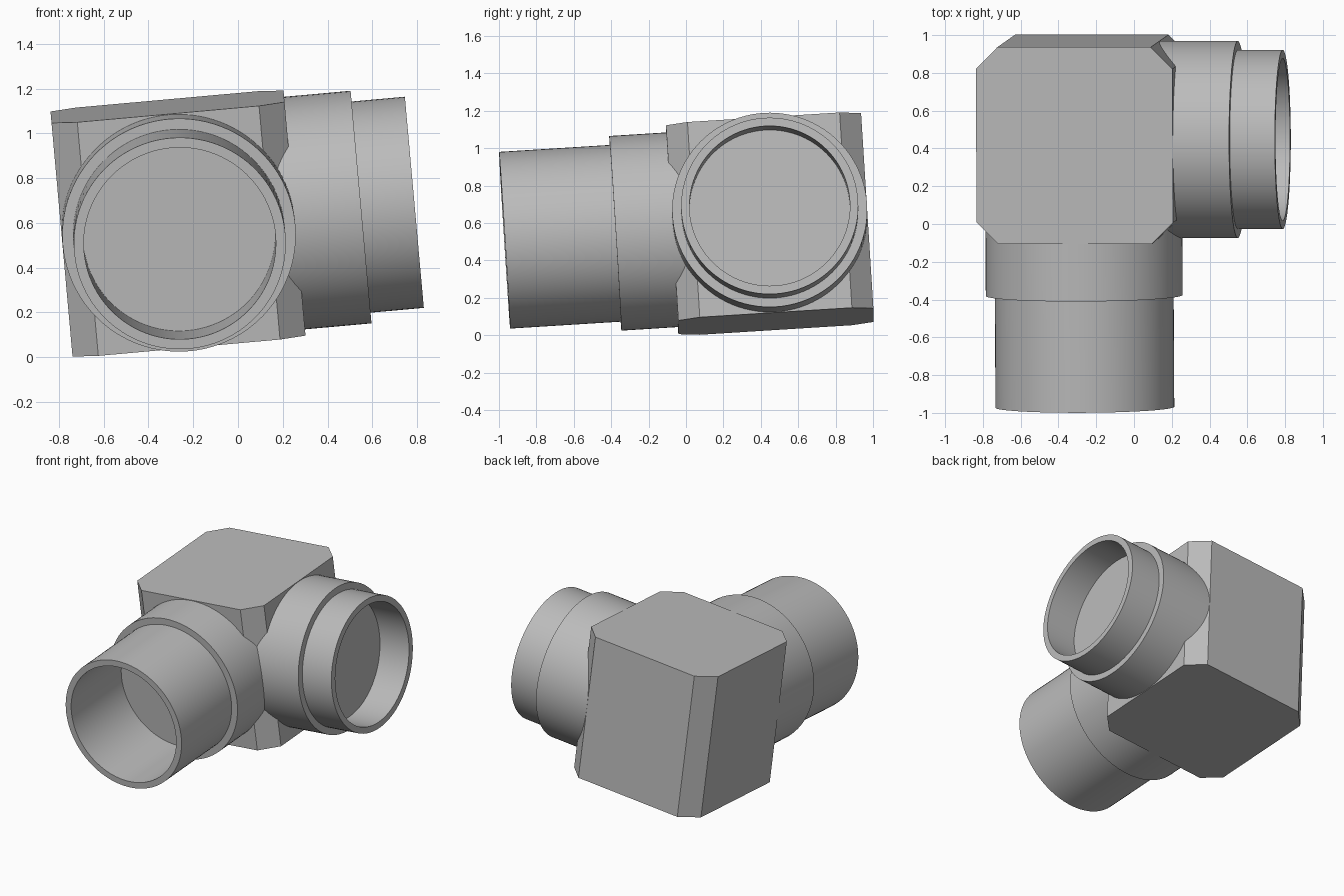
import bpy
import bmesh
import math
from mathutils import Matrix, Euler, Vector

cube = bpy.data.objects.get("Cube")
if cube:
    bpy.data.objects.remove(cube, do_unlink=True)

# The whole fitting leans slightly; the pipe axes cross at the block centre
CENTRE = Vector((-0.268, 0.4475, 0.597))
TILT = Euler((math.radians(3.6), math.radians(-5.14), 0)).to_matrix().to_4x4()
FRAME = Matrix.Translation(CENTRE) @ TILT

HALF = 0.5225      # half width of the block
HALF_Z = 0.525     # half height of the block
CHAMFER = 0.115
COLLAR_R, SPIGOT_R, BORE_R = 0.5215, 0.4735, 0.429
SEGMENTS = 96

grey = bpy.data.materials.new("plain grey")
grey.use_nodes = True
colour = (0.5, 0.5, 0.5, 1)
grey.diffuse_color = colour
grey.node_tree.nodes["Principled BSDF"].inputs["Base Color"].default_value = colour


def add_object(name, bm, matrix):
    bmesh.ops.recalc_face_normals(bm, faces=bm.faces)
    mesh = bpy.data.meshes.new(name)
    bm.to_mesh(mesh)
    bm.free()
    mesh.materials.append(grey)
    obj = bpy.data.objects.new(name, mesh)
    obj.matrix_world = matrix
    bpy.context.collection.objects.link(obj)
    return obj


def add_pipe(name, step, end, turn):
    """Lathe a stepped, bored pipe about its own z axis, then aim it."""
    profile = [(0, 0.4), (COLLAR_R, 0.4), (COLLAR_R, step), (SPIGOT_R, step),
               (SPIGOT_R, end), (BORE_R, end), (BORE_R, step), (0, step)]
    bm = bmesh.new()
    verts = [bm.verts.new((r, 0, z)) for r, z in profile]
    edges = [bm.edges.new(pair) for pair in zip(verts, verts[1:])]
    bmesh.ops.spin(bm, geom=verts + edges, cent=(0, 0, 0), axis=(0, 0, 1),
                   angle=math.tau, steps=SEGMENTS)
    bmesh.ops.remove_doubles(bm, verts=bm.verts, dist=0.0001)
    obj = add_object(name, bm, FRAME @ turn)
    bpy.ops.object.select_all(action="DESELECT")
    obj.select_set(True)
    bpy.context.view_layer.objects.active = obj
    bpy.ops.object.shade_smooth_by_angle(angle=math.radians(30))


# Block with its four upright edges chamfered
bm = bmesh.new()
bmesh.ops.create_cube(bm, size=2, matrix=Matrix.Diagonal((HALF, HALF, HALF_Z, 1)))
upright = [e for e in bm.edges
           if abs(e.verts[0].co.z - e.verts[1].co.z) > HALF_Z]
bmesh.ops.bevel(bm, geom=upright, offset=CHAMFER, offset_type="OFFSET",
                segments=1, affect="EDGES")
add_object("elbow_block", bm, FRAME)

# Long pipe to the front and short pipe to the left side
add_pipe("front_pipe", 0.827, 1.42, Matrix.Rotation(math.radians(90), 4, "X"))
add_pipe("side_pipe", 0.821, 1.06, Matrix.Rotation(math.radians(90), 4, "Y"))
